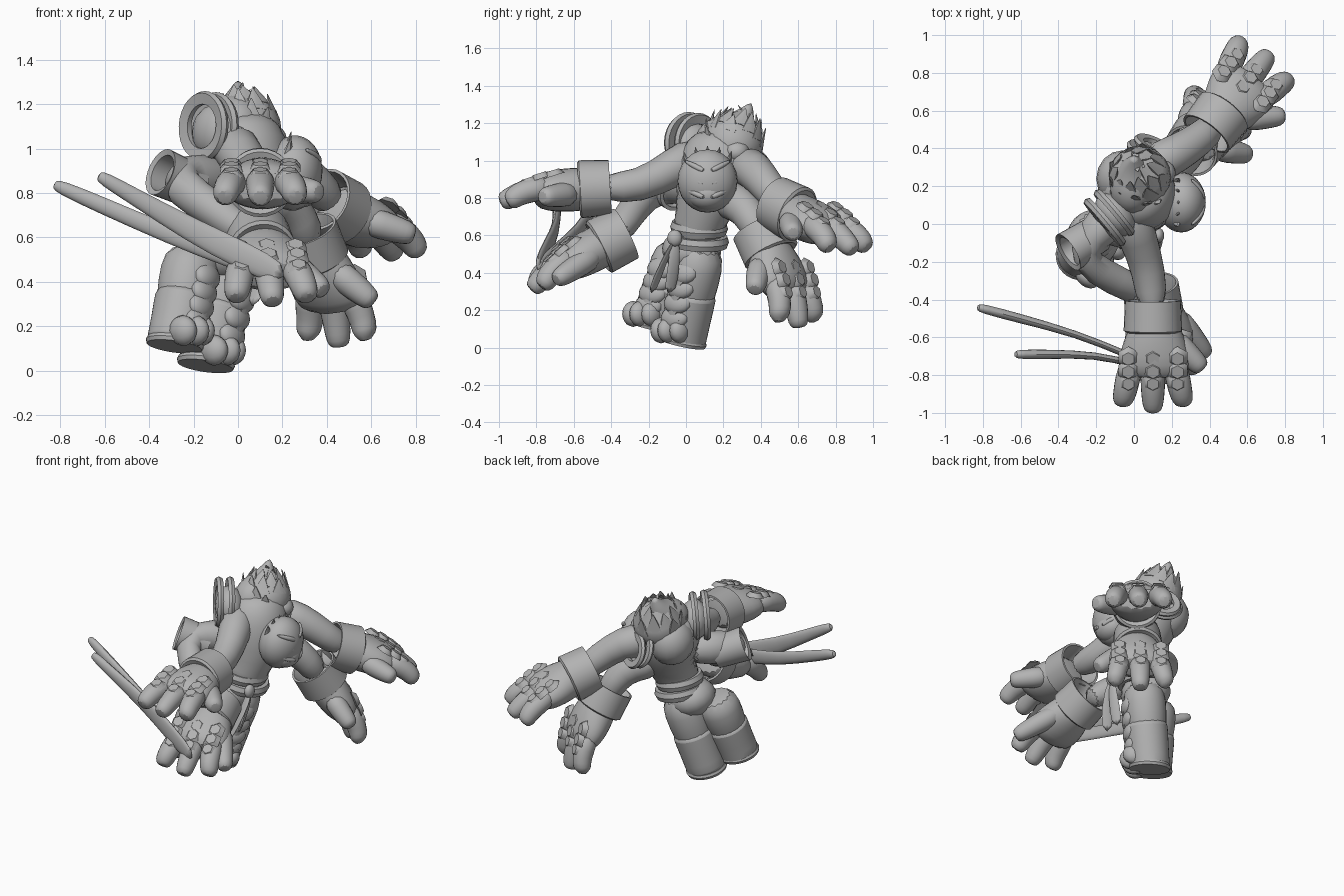
import bpy, bmesh, math, random
from mathutils import Vector as V, Matrix

if "Cube" in bpy.data.objects:
    bpy.data.objects.remove(bpy.data.objects["Cube"])
random.seed(4)
grey = bpy.data.materials.new("stone grey")
grey.use_nodes = True
TONE = (0.45, 0.45, 0.45, 1)
grey.diffuse_color = TONE
grey.node_tree.nodes["Principled BSDF"].inputs["Base Color"].default_value = TONE
UP = V((0, 0, 1))


def finish(bm, name, subsurf=0, angle=50):
    bmesh.ops.recalc_face_normals(bm, faces=bm.faces[:])
    mesh = bpy.data.meshes.new(name)
    bm.to_mesh(mesh)
    bm.free()
    ob = bpy.data.objects.new(name, mesh)
    bpy.context.collection.objects.link(ob)
    mesh.materials.append(grey)
    if subsurf:
        ob.modifiers.new("round", "SUBSURF").levels = subsurf
    bpy.ops.object.select_all(action="DESELECT")
    ob.select_set(True)
    bpy.context.view_layer.objects.active = ob
    bpy.ops.object.shade_smooth_by_angle(angle=math.radians(angle))
    return ob


def frame(pos, d, roll_up=UP):
    """Matrix with local Z along d, local Y near roll_up, local X sideways."""
    z = V(d).normalized()
    x = roll_up.cross(z)
    x = x.normalized() if x.length > 0.01 else V((1, 0, 0))
    y = z.cross(x)
    m = Matrix((x, y, z)).transposed().to_4x4()
    m.translation = V(pos)
    return m


def tube(name, pts, radii, sides=14, subsurf=1):
    """Loft of elliptical rings along a path."""
    pts = [V(p) for p in pts]
    bm, rings = bmesh.new(), []
    for i, p in enumerate(pts):
        d = pts[min(i + 1, len(pts) - 1)] - pts[max(i - 1, 0)]
        rx, ry = radii[i] if isinstance(radii[i], tuple) else (radii[i], radii[i])
        m = frame(p, d)
        turns = [2 * math.pi * k / sides for k in range(sides)]
        rings.append([bm.verts.new(m @ V((rx * math.cos(a), ry * math.sin(a), 0))) for a in turns])
    for a, b in zip(rings, rings[1:]):
        for k in range(sides):
            n = (k + 1) % sides
            bm.faces.new((a[k], a[n], b[n], b[k]))
    bm.faces.new(rings[0])
    bm.faces.new(rings[-1])
    return finish(bm, name, subsurf)


def ball(name, pos, size, d=UP, segs=16):
    """Ellipsoid; size is sideways, upward and along d."""
    bm = bmesh.new()
    m = frame(pos, d) @ Matrix.Diagonal((*size, 1))
    bmesh.ops.create_uvsphere(bm, u_segments=segs, v_segments=segs // 2 + 2, radius=1, matrix=m)
    return finish(bm, name)


def lathe(name, pos, d, profile, closed=True, sides=28):
    """Revolve (radius, height) points around d."""
    bm = bmesh.new()
    m = frame(pos, d)
    vs = [bm.verts.new(m @ V((r, 0, h))) for r, h in profile]
    pairs = list(zip(vs, vs[1:])) + ([(vs[-1], vs[0])] if closed else [])
    edges = [bm.edges.new(p) for p in pairs]
    bmesh.ops.spin(bm, geom=vs + edges, cent=m.translation, axis=m.col[2].to_3d(),
                   angle=2 * math.pi, steps=sides, use_duplicate=False)
    bmesh.ops.remove_doubles(bm, verts=bm.verts[:], dist=0.0005)
    return finish(bm, name, angle=35)


def spike(bm, pos, d, r, length, flat=0.6, roll=UP):
    m = frame(pos, d, roll) @ Matrix.Translation((0, 0, length / 2)) @ Matrix.Diagonal((r, r * flat, 1, 1))
    bmesh.ops.create_cone(bm, cap_ends=True, segments=6, radius1=1, radius2=0.05, depth=length, matrix=m)


def gauntlet(name, pos, d, side, thumb=(0.26, 0.26, -0.03)):
    """Flared cuff, broad palm, three fingers, a thumb and knuckle plates."""
    d = V(d).normalized()
    m = frame(pos, d)
    pt = lambda x, f, h: m @ V((x * side, h, f))
    lathe(name + "_cuff", pos, d, [(0.148, -0.1), (0.155, 0.06), (0.14, 0.07),
                                   (0.11, 0.06), (0.12, -0.05), (0.135, -0.1)])
    tube(name + "_palm", [pt(0.01, f, 0) for f in (-0.02, 0.06, 0.15, 0.24, 0.32)],
         [(0.12, 0.11), (0.145, 0.12), (0.185, 0.12), (0.195, 0.11), (0.165, 0.08)])
    for k in (-1, 0, 1):
        reach = 0.495 - 0.035 * abs(k)
        tube(name + "_finger", [pt(k * 0.11, 0.22, 0.02), pt(k * 0.135, 0.32, 0.015),
                                pt(k * 0.15, 0.4, -0.01), pt(k * 0.16, reach - 0.03, -0.035),
                                pt(k * 0.16, reach, -0.045)],
             [0.068, 0.071, 0.065, 0.058, 0.04], sides=10)
        for f, h, s in ((0.2, 0.095, 0.06), (0.27, 0.084, 0.06), (0.335, 0.062, 0.056)):
            bm = bmesh.new()
            bmesh.ops.create_cone(bm, cap_ends=True, segments=6, radius1=s, radius2=s * 0.6, depth=0.03,
                                  matrix=frame(pt(k * 0.13, f, h), m.col[1].to_3d() + d * 0.25, d))
            finish(bm, name + "_knuckle_plate")
    tip = V(thumb)
    base = V((0.1, 0.1, -0.02))
    tube(name + "_thumb", [pt(*base.lerp(tip, t)) for t in (0, 0.4, 0.75, 0.95, 1.05)],
         [0.07, 0.07, 0.062, 0.054, 0.035], sides=10)


# Four arms with gauntlets
arms = {
    "upper_left": ([(0.08, 0.3, 0.98), (0.22, 0.37, 0.95), (0.35, 0.45, 0.84), (0.43, 0.53, 0.75)],
                   (0.44, 0.55, 0.735), (0.57, 0.73, -0.36), -1),
    "lower_left": ([(0.08, 0.2, 0.8), (0.2, 0.3, 0.77), (0.28, 0.36, 0.68), (0.32, 0.41, 0.57)],
                   (0.33, 0.43, 0.55), (0.3, 0.42, -0.85), -1),
    "upper_right": ([(-0.04, 0.08, 1.04), (0.02, -0.07, 0.96), (0.08, -0.25, 0.855), (0.1, -0.46, 0.855)],
                    (0.1, -0.505, 0.85), (0, -1, -0.06), 1),
    "lower_right": ([(-0.06, 0.08, 0.86), (-0.25, -0.08, 0.88), (-0.27, -0.2, 0.83), (-0.1, -0.3, 0.72),
                     (0.08, -0.38, 0.59)], (0.1, -0.41, 0.565), (0.12, -0.88, -0.44), 1),
}
for name, (path, wrist, d, side) in arms.items():
    tube(name + "_arm", path, [0.12, 0.105, 0.09, 0.085, 0.08][:len(path)])
    gauntlet(name, wrist, d, side, (0.24, 0.37, -0.04) if name == "lower_right" else (0.26, 0.26, -0.03))
lathe("elbow_guard", (-0.27, -0.1, 0.86), (-0.8, -0.5, 0.35),
      [(0.1, -0.1), (0.11, 0.1), (0.085, 0.09), (0.08, -0.1)])

# Torso, hips and belt
tube("torso", [(-0.02, 0.05, 0.56), (0.02, 0.07, 0.66), (0.05, 0.11, 0.8), (0.03, 0.16, 0.95),
               (0.01, 0.19, 1.08), (0, 0.2, 1.15)],
     [0.14, 0.14, 0.19, 0.22, 0.19, 0.12], sides=18)
ball("upper_back", (-0.06, 0.24, 0.98), (0.14, 0.15, 0.15))
ball("hips", (-0.07, 0.03, 0.52), (0.16, 0.15, 0.12), (0.25, 0.1, 1))
for h, r in ((0.57, 0.15), (0.64, 0.145)):
    lathe("belt", (0, 0.07, h), (0.2, 0.05, 1), [(r - 0.03, -0.03), (r, -0.03), (r + 0.01, 0), (r, 0.03), (r - 0.03, 0.03)])
ball("belt_knot", (0.13, -0.06, 0.585), (0.03, 0.04, 0.045))
for k in (-1, 1):
    tube("sash_tail", [(0.13, -0.06, 0.58), (0.12, -0.09 + 0.03 * k, 0.46), (0.06, -0.14 + 0.05 * k, 0.28)],
         [(0.03, 0.012), (0.035, 0.012), (0.045, 0.012)], sides=8)

# Legs with boots, shin scales and toes
fwd = V((0.78, -0.62, 0))
sole = V((0.14, 0.22, 1)).normalized()
for name, foot, top in (("right", V((-0.285, -0.17, 0.12)), V((-0.2, -0.03, 0.53))),
                        ("left", V((-0.145, -0.02, 0.032)), V((-0.01, 0.08, 0.53)))):
    at = lambda t: foot.lerp(top, t)
    axis = (top - foot).normalized()
    tube(name + "_thigh", [at(t) for t in (0.3, 0.5, 0.8, 1.05)], [0.11, 0.13, 0.142, 0.12])
    tube(name + "_boot", [foot, foot + sole * 0.004, at(0.25), at(0.53), at(0.545)],
         [0.128, 0.13, 0.13, 0.138, 0.122], sides=18)
    lathe(name + "_sole", foot, sole, [(0, -0.012), (0.126, -0.012), (0.132, 0.005), (0.126, 0.02), (0, 0.02)], False)
    for t in (0.26, 0.42, 0.58, 0.74):
        ball(name + "_shin_scale", at(t) + fwd * 0.105, (0.085, 0.065, 0.045), fwd + axis * 0.35)
        bm = bmesh.new()
        spike(bm, at(t) + fwd * 0.125, fwd * 0.2 - axis, 0.065, 0.1, 0.4, fwd)
        finish(bm, name + "_scale_point")
    across = UP.cross(fwd)
    for k in (-1, 0, 1):
        ball(name + "_toe", foot + fwd * (0.12 - 0.02 * abs(k)) + across * 0.065 * k + UP * 0.06,
             (0.05, 0.07, 0.07), fwd, 12)

# Chest mask with brow, ridges and crest
ball("chest_mask", (0.25, 0.115, 0.89), (0.16, 0.17, 0.13), (1, 0, -0.1), 24)
ball("mask_muzzle", (0.285, 0.115, 0.82), (0.11, 0.085, 0.09), (1, 0, -0.1))
for k in (-1, 1):
    for low, rise in ((0.94, 0.06), (0.87, 0.05), (0.8, 0.05)):
        tube("mask_ridge", [(0.37, 0.115 + 0.01 * k, low), (0.355, 0.115 + 0.07 * k, low + rise / 2),
                            (0.3, 0.115 + 0.125 * k, low + rise)], [0.016, 0.018, 0.008], sides=8)
bm = bmesh.new()
for k in range(-2, 3):
    spike(bm, (0.22, 0.115 + 0.05 * k, 0.98 - 0.006 * k * k), (0.2, 0.15 * k, 1), 0.035, 0.1)
finish(bm, "mask_crest", angle=20)

# Head with snout, brow and mane of flat swept tufts
head = V((0.03, 0.25, 1.09))
ball("head", head, (0.165, 0.165, 0.16), UP, 20)
ball("snout", (0.15, 0.27, 1.05), (0.07, 0.06, 0.07), (1, 0.1, -0.3))
ball("brow", (0.14, 0.26, 1.12), (0.1, 0.035, 0.04), (1, 0.1, 0))
ball("beard", (0.13, 0.25, 0.98), (0.09, 0.06, 0.07), (1, 0, -0.5))
tube("mane", [(-0.02, 0.07, 1.06), (-0.01, 0.15, 1.1), (0.0, 0.24, 1.14), (0.0, 0.31, 1.21), (0.0, 0.35, 1.31)],
     [0.08, 0.125, 0.13, 0.075, 0.008])
bm = bmesh.new()
for i in range(34):
    a = i * 2.4
    h = 0.92 - 1.1 * (i + 0.5) / 34
    r = math.sqrt(1 - h * h)
    n = V((r * math.cos(a), r * math.sin(a), h))
    if n.x > 0.6 and h < 0.35:
        continue
    sweep = V((-0.1, 0.35, 1))
    sweep -= n * sweep.dot(n)
    spike(bm, head + n * 0.145, sweep.normalized() + n * 0.18, 0.06, random.uniform(0.09, 0.13), 0.35, n)
finish(bm, "hair_tufts", angle=25)

# Shoulder rings and plates
for c, r in (((-0.155, 0.01, 1.1), 0.16), ((-0.105, 0.06, 1.1), 0.155)):
    lathe("right_shoulder_ring", c, (-0.76, -0.64, 0.05),
          [(r - 0.06, -0.012), (r - 0.01, -0.02), (r, 0), (r - 0.01, 0.02), (r - 0.06, 0.012)])
ball("right_shoulder", (-0.1, 0.05, 1.07), (0.13, 0.13, 0.09), (-0.76, -0.64, 0))
for c, r in (((0.11, 0.41, 0.94), 0.12), ((0.08, 0.375, 0.95), 0.13)):
    lathe("left_shoulder_ring", c, (0.4, 0.85, 0.3),
          [(r - 0.05, -0.012), (r - 0.01, -0.016), (r, 0), (r - 0.01, 0.016), (r - 0.05, 0.012)])

# Twin blades held in the lower right hand
for tip, y_mid, wide in ((V((-0.83, -0.44, 0.84)), -0.58, 0.045), (V((-0.63, -0.69, 0.88)), -0.69, 0.06)):
    root = V((0.22, -0.8, 0.42))
    mid = V(((tip.x + root.x) / 2, y_mid, (tip.z + root.z) / 2 - 0.02))
    tube("blade", [root, root.lerp(mid, 0.5), mid, mid.lerp(tip, 0.6), tip.lerp(mid, 0.05), tip],
         [(0.02, wide), (0.02, wide + 0.01), (0.02, wide), (0.028, 0.042), (0.028, 0.035), (0.018, 0.02)], sides=8)
